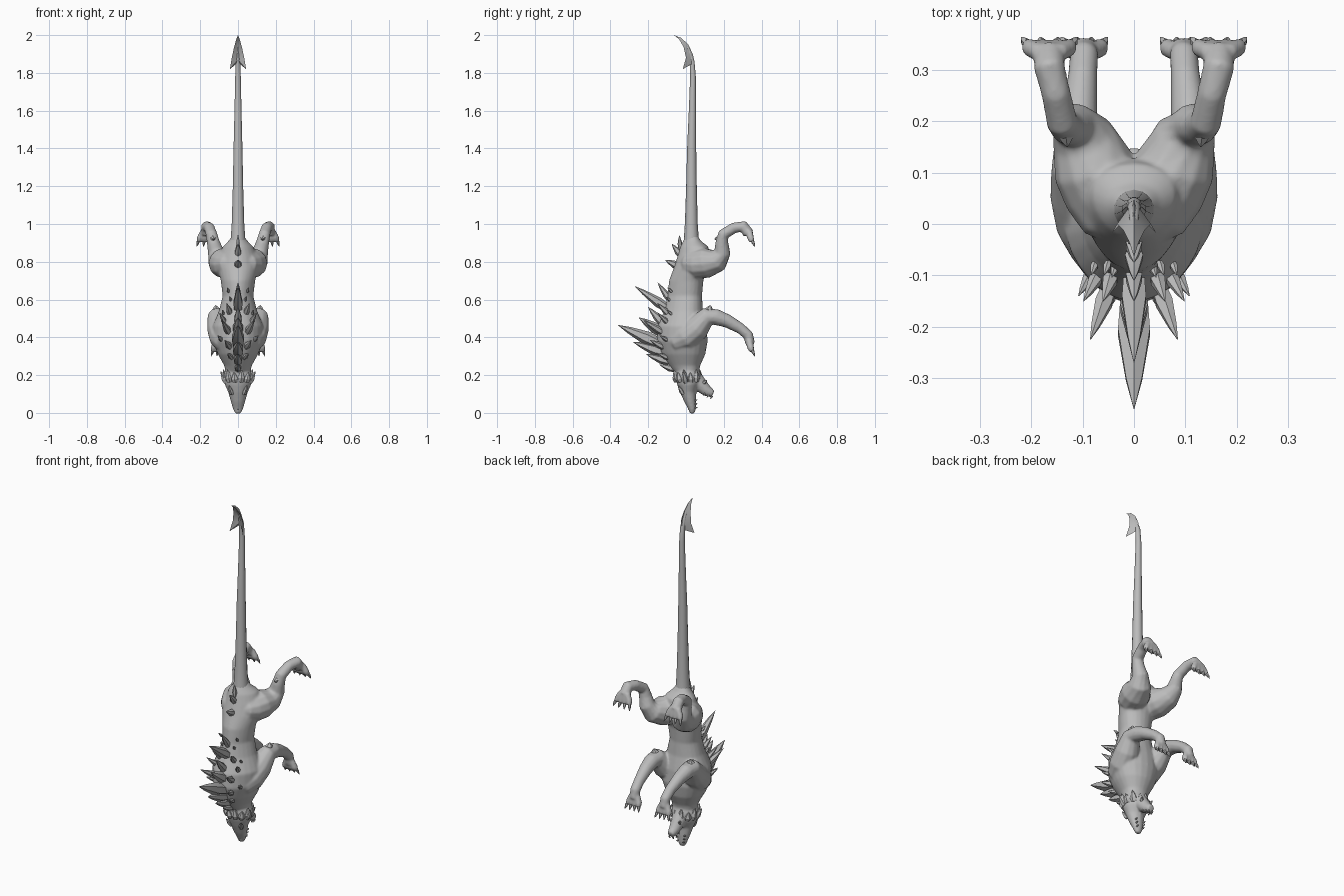
import bpy, bmesh, math
from mathutils import Vector

grey = bpy.data.materials.new("stone_grey")
grey.diffuse_color = (0.5, 0.5, 0.5, 1)


def bridge(bm, rings):
    """Skin a list of vertex rings and close both ends."""
    n = len(rings[0])
    for a, b in zip(rings, rings[1:]):
        for i in range(n):
            j = (i + 1) % n
            bm.faces.new((a[i], a[j], b[j], b[i]))
    bm.faces.new(rings[0][::-1])
    bm.faces.new(rings[-1])


def loft(bm, sections, egg=0.0, n=24):
    """Sections are (z, y back, y belly, half width)."""
    rings = []
    for z, y0, y1, hx in sections:
        ring = []
        for i in range(n):
            a = 2 * math.pi * i / n
            s = math.sin(a)
            ring.append(bm.verts.new((hx * math.cos(a) * (1 + egg * s),
                                      (y0 + y1) / 2 + (y1 - y0) / 2 * s, z)))
        rings.append(ring)
    bridge(bm, rings)


def tube(bm, path, sx=1, n=12):
    """Path is (x, y, z, radius); sx = -1 mirrors it."""
    pts = [Vector((p[0] * sx, p[1], p[2])) for p in path]
    rings = []
    for k, p in enumerate(pts):
        d = (pts[min(k + 1, len(pts) - 1)] - pts[max(k - 1, 0)]).normalized()
        u = d.cross(Vector((1, 0, 0))).normalized()
        v = d.cross(u)
        r = path[k][3]
        rings.append([bm.verts.new(p + r * (math.cos(t) * u + math.sin(t) * v))
                      for t in (2 * math.pi * i / n for i in range(n))])
    bridge(bm, rings)


def spike(bm, base, tip, r, n=6):
    """Leaf-shaped thorn, widest a third of the way up."""
    b, t = Vector(base), Vector(tip)
    tube(bm, [(*b, r * 0.8), (*b.lerp(t, 0.35), r), (*b.lerp(t, 0.75), r * 0.5),
              (*t, 0.0008)], 1, n)


def finish(name, bm, angle=None):
    bmesh.ops.recalc_face_normals(bm, faces=bm.faces)
    me = bpy.data.meshes.new(name)
    bm.to_mesh(me)
    bm.free()
    me.materials.append(grey)
    ob = bpy.data.objects.new(name, me)
    bpy.context.collection.objects.link(ob)
    if angle:
        bpy.ops.object.select_all(action='DESELECT')
        ob.select_set(True)
        bpy.context.view_layer.objects.active = ob
        bpy.ops.object.shade_smooth_by_angle(angle=math.radians(angle))
    return ob


# Torso, head and legs, fused into one smooth skin
bm = bmesh.new()
loft(bm, [(.20, -.05, .065, .062), (.25, -.088, .075, .072), (.31, -.13, .102, .105),
          (.38, -.155, .115, .133), (.46, -.15, .108, .133), (.54, -.115, .09, .1),
          (.62, -.098, .085, .08), (.70, -.09, .092, .09), (.77, -.064, .112, .108),
          (.83, -.045, .128, .1), (.88, -.03, .118, .08), (.91, -.015, .08, .05),
          (.94, 0, .06, .03)], 0.18)
loft(bm, [(.25, -.05, .065, .055), (.20, -.06, .08, .078), (.15, -.047, .07, .07),
          (.11, -.032, .054, .052), (.06, -.01, .054, .038), (.02, .012, .052, .027),
          (-.004, .02, .045, .015)])
tube(bm, [(0, .04, .185, .048), (0, .08, .145, .038), (0, .112, .115, .03),
          (0, .143, .1, .02)])
hind = [(.03, -.03, .79, .02), (.045, .0, .79, .055), (.058, .05, .785, .076),
        (.078, .11, .795, .081), (.1, .17, .81, .062), (.117, .193, .85, .044),
        (.13, .19, .90, .035), (.14, .198, .945, .031), (.152, .255, .98, .029),
        (.165, .305, .987, .031), (.165, .33, .95, .031)]
fore = [(.06, -.09, .36, .02), (.068, -.06, .37, .052), (.08, .0, .40, .073),
        (.098, .06, .45, .067), (.113, .115, .512, .049), (.112, .16, .507, .043),
        (.107, .22, .486, .036), (.1, .29, .446, .029),
        (.097, .33, .41, .028), (.097, .34, .365, .026)]
for s in (-1, 1):
    tube(bm, hind, s)
    tube(bm, fore, s)
    # Spread toes
    for cx, z, w in ((.165, .96, .036), (.097, .38, .03)):
        for k in (-1, -.33, .33, 1):
            tube(bm, [(cx + k * w * .5, .335, z, .018), (cx + k * w, .342, z - .035, .019),
                      (cx + k * w * 1.2, .35, z - .055, .013)], s, 8)
body = finish("body", bm)
rm = body.modifiers.new("fuse", 'REMESH')
rm.mode = 'VOXEL'
rm.voxel_size = 0.006
rm.use_smooth_shade = True
sm = body.modifiers.new("soften", 'SMOOTH')
sm.factor = 0.5
sm.iterations = 8

# Claws and hock spurs
bm = bmesh.new()
for s in (-1, 1):
    for cx, z, w in ((.165, .905, .036), (.097, .325, .03)):
        for k in (-1, -.33, .33, 1):
            spike(bm, (s * (cx + k * w * 1.2), .35, z + .01),
                  (s * (cx + k * w * 1.5), .364, z - .025), .009)
    spike(bm, (s * .134, .185, .925), (s * .13, .15, .92), .018)
    spike(bm, (s * .115, .12, .535), (s * .118, .13, .57), .022)
finish("claws", bm, 30)

# Long tail
bm = bmesh.new()
tube(bm, [(0, .028, .82, .052), (0, .028, .90, .041), (0, .028, 1.0, .034),
          (0, .029, 1.2, .028), (0, .03, 1.4, .024), (0, .034, 1.6, .019),
          (0, .037, 1.78, .015), (0, .032, 1.86, .013), (0, .01, 1.93, .009),
          (0, -.03, 1.98, .004)], 1, 14)
finish("tail", bm, 50)

# Hooked tail blade with two swept barbs
bm = bmesh.new()
outer = [(0, .046, 1.855), (0, .036, 1.90), (0, .012, 1.95), (0, -.025, 1.985)]
inner = [(0, .024, 1.87), (0, .012, 1.90), (0, -.008, 1.945), (0, -.035, 1.977)]
edge = [(.043, -.017, 1.82), (.033, .0, 1.88), (.021, -.012, 1.935), (.009, -.036, 1.978)]
O, I = ([bm.verts.new(p) for p in row] for row in (outer, inner))
tip = bm.verts.new((0, -.064, 2.0))
for s in (-1, 1):
    E = [bm.verts.new((s * x, y, z)) for x, y, z in edge]
    for row in (O, I):
        for k in range(3):
            bm.faces.new((row[k], row[k + 1], E[k + 1], E[k]))
        bm.faces.new((row[3], tip, E[3]))
    bm.faces.new((O[0], E[0], I[0]))
finish("tail_blade", bm, 30)

# Central row of back spikes: base y, z, tip y, z, radius
bm = bmesh.new()
for y0, z0, y1, z1, r in ((-.08, .54, -.27, .67, .027), (-.08, .59, -.15, .69, .018),
                          (-.12, .47, -.20, .56, .022), (-.12, .42, -.25, .505, .03),
                          (-.13, .36, -.36, .465, .036), (-.11, .315, -.28, .375, .03),
                          (-.09, .27, -.21, .31, .024), (-.06, .23, -.14, .255, .019),
                          (-.03, .87, -.035, .94, .013), (-.025, .83, -.075, .895, .018),
                          (-.04, .775, -.11, .81, .02)):
    spike(bm, (0, y0, z0), (0, y1, z1), r)
finish("spine_spikes", bm, 25)

# Paired flank spikes and small scales
bm = bmesh.new()
for s in (-1, 1):
    for a, b, r in (((.045, -.115, .42), (.085, -.225, .49), .019),
                    ((.04, -.115, .345), (.07, -.19, .385), .017),
                    ((.065, -.09, .47), (.098, -.15, .53), .014),
                    ((.08, -.09, .38), (.108, -.14, .41), .012),
                    ((.04, -.09, .52), (.06, -.15, .58), .016),
                    ((.03, -.09, .29), (.055, -.15, .315), .015)):
        spike(bm, (s * a[0], a[1], a[2]), (s * b[0], b[1], b[2]), r)
    for x, y, z in ((.035, -.08, .59), (.05, -.075, .64), (.075, -.075, .52)):
        spike(bm, (s * x, y, z), (s * (x + .008), y - .024, z + .025), .008)
finish("flank_spikes", bm, 25)

# Ragged frill round the back of the head, with horns and brows
bm = bmesh.new()
for i in range(12):
    a = 2 * math.pi * (i + .5) / 12
    c, s = math.cos(a), math.sin(a)
    spike(bm, (.062 * c, .01 + .058 * s, .165),
          (.08 * c, .006 + .07 * s, .215 + .015 * (i % 2)), .02)
for s in (-1, 1):
    spike(bm, (s * .06, 0, .16), (s * .092, -.015, .22), .018)
    spike(bm, (s * .032, -.015, .10), (s * .048, -.042, .145), .013)
    spike(bm, (s * .025, .09, .155), (s * .035, .112, .175), .01)
finish("head_frill", bm, 25)

# Teeth on both jaws and a hooked snout tip
bm = bmesh.new()
for s in (-1, 1):
    for k in range(3):
        spike(bm, (s * (.02 + .004 * k), .046, .025 + .02 * k),
              (s * (.02 + .004 * k), .062, .03 + .02 * k), .005)
        spike(bm, (s * (.012 + .005 * k), .14 - .018 * k, .09 + .01 * k),
              (s * (.012 + .005 * k), .128 - .018 * k, .073 + .008 * k), .005)
spike(bm, (0, .03, .03), (0, .034, .0), .02, 8)
finish("teeth", bm, 30)
